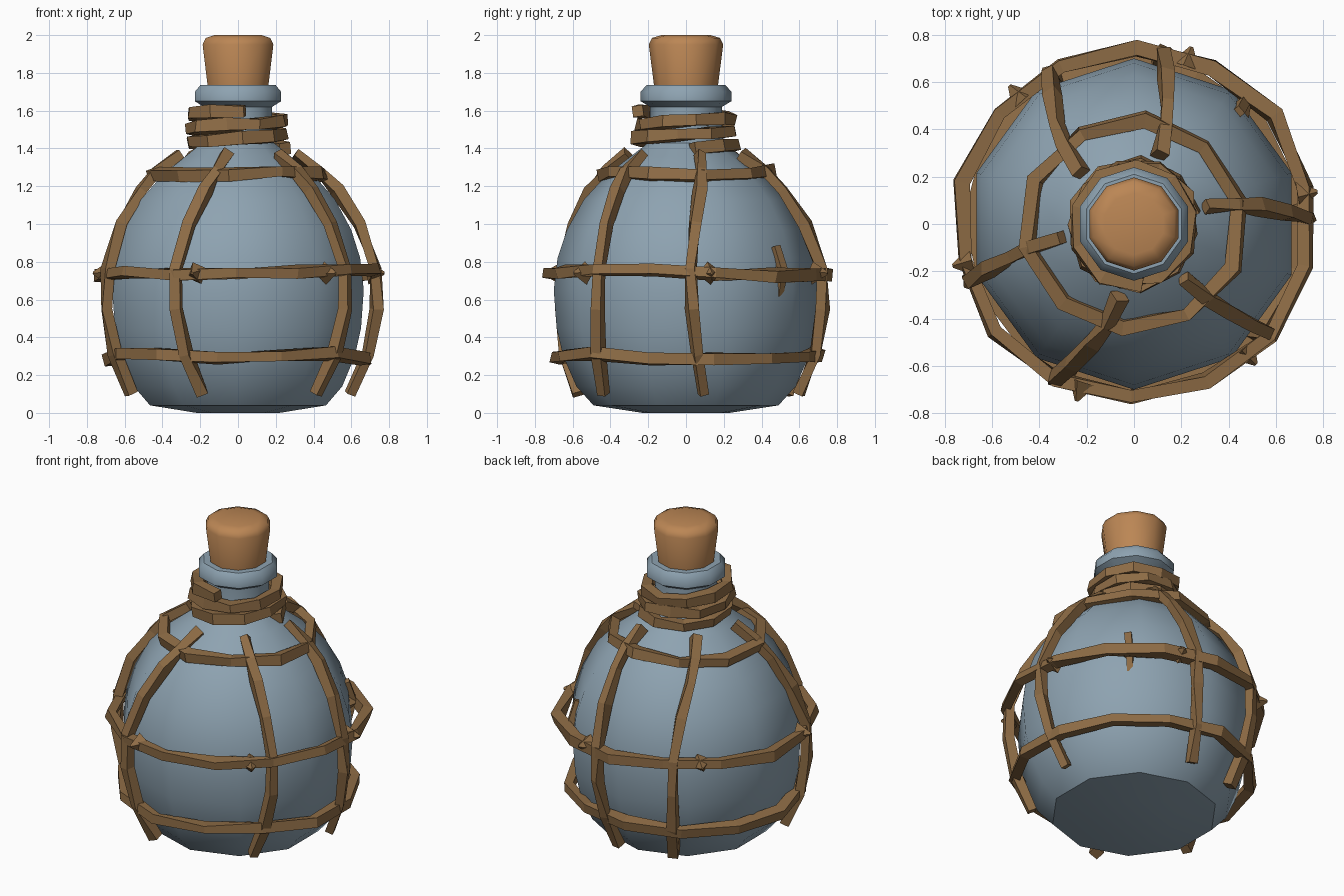
import bpy, bmesh, random
from math import sin, cos, pi, radians
from mathutils import Vector, Matrix

random.seed(4)
cube = bpy.data.objects.get("Cube")
if cube:
    bpy.data.objects.remove(cube)


def material(name, rgb):
    m = bpy.data.materials.new(name)
    m.use_nodes = True
    m.diffuse_color = (*rgb, 1)
    m.node_tree.nodes["Principled BSDF"].inputs["Base Color"].default_value = (*rgb, 1)
    return m


GLASS = material("blue grey glass", (0.27, 0.365, 0.44))
ROPE = material("brown rope", (0.27, 0.15, 0.06))
CORK = material("tan cork", (0.5, 0.24, 0.09))


def finish(bm, name, mat, smooth=None):
    bmesh.ops.recalc_face_normals(bm, faces=bm.faces)
    me = bpy.data.meshes.new(name)
    bm.to_mesh(me)
    bm.free()
    me.materials.append(mat)
    ob = bpy.data.objects.new(name, me)
    bpy.context.collection.objects.link(ob)
    if smooth:
        bpy.ops.object.select_all(action='DESELECT')
        bpy.context.view_layer.objects.active = ob
        ob.select_set(True)
        bpy.ops.object.shade_smooth_by_angle(angle=radians(smooth))
    return ob


def lathe(name, profile, mat, smooth, sides=10):
    bm = bmesh.new()
    vs = [bm.verts.new((0, r, z)) for r, z in profile]
    edges = [bm.edges.new(p) for p in zip(vs, vs[1:])]
    bmesh.ops.spin(bm, geom=vs + edges, cent=(0, 0, 0), axis=(0, 0, 1),
                   angle=2 * pi, steps=sides, use_duplicate=False)
    bmesh.ops.remove_doubles(bm, verts=bm.verts, dist=0.0005)
    return finish(bm, name, mat, smooth)


def polar(r, deg, z):
    a = radians(deg)
    return Vector((r * cos(a), r * sin(a), z))


def rope(name, pts, width, closed=False, twist=0.35):
    """Sweep an uneven four-sided strand along the points."""
    bm = bmesh.new()
    rings = []
    n = len(pts)
    for i, p in enumerate(pts):
        before = pts[i - 1] if closed or i > 0 else p
        after = pts[(i + 1) % n] if closed or i < n - 1 else p
        t = (after - before).normalized()
        out = Vector((p.x, p.y, 0)).normalized()
        out = (out - t * out.dot(t)).normalized()
        side = t.cross(out)
        roll = pi / 4 + random.uniform(-twist, twist)
        w = width * random.uniform(0.85, 1.15) * 0.68
        rings.append([bm.verts.new(p + w * (cos(roll + k * pi / 2) * out
                                           + sin(roll + k * pi / 2) * side))
                      for k in range(4)])
    for a, b in zip(rings, rings[1:] + rings[:1] if closed else rings[1:]):
        for k in range(4):
            j = (k + 1) % 4
            bm.faces.new((a[k], a[j], b[j], b[k]))
    if not closed:
        bm.faces.new(rings[0])
        bm.faces.new(rings[-1])
    return finish(bm, name, ROPE)


# Glass bottle with collar
lathe("bottle", [(0, 0), (0.23, 0), (0.49, 0.04), (0.58, 0.14), (0.65, 0.3),
                 (0.685, 0.45), (0.7, 0.65), (0.68, 0.82), (0.63, 0.97),
                 (0.54, 1.13), (0.42, 1.26), (0.29, 1.36), (0.2, 1.43),
                 (0.19, 1.5), (0.19, 1.62), (0.24, 1.65), (0.24, 1.7),
                 (0.21, 1.735), (0.15, 1.735)], GLASS, 40)

# Cork stopper
lathe("cork", [(0, 1.7), (0.165, 1.7), (0.197, 1.95), (0.18, 1.985),
               (0.13, 2.0), (0, 2.0)], CORK, 50)

# Horizontal net ropes
for name, r, z, n in (("lower_ring", 0.69, 0.3, 13), ("middle_ring", 0.74, 0.74, 14),
                      ("upper_ring", 0.45, 1.265, 10)):
    pts = [polar(r + random.uniform(-0.012, 0.012), 360 * i / n + 12,
                 z + random.uniform(-0.018, 0.018)) for i in range(n)]
    rope(name, pts, 0.062, closed=True)

# Vertical net ropes: angle at bottom, middle and top
path = [(0.6, 0.1), (0.69, 0.31), (0.735, 0.55), (0.73, 0.76),
        (0.645, 1.0), (0.53, 1.18), (0.44, 1.28), (0.31, 1.37)]
uprights = [(-107, -117, -102), (10, 2, 13), (-48, -39, -47),
            (-160, -161, -169), (85, 80, 70), (118, 119, 135)]
for i, (low, mid, top) in enumerate(uprights):
    pts = []
    for r, z in path:
        t = (z - 0.7) / 0.65
        end = top if t > 0 else low
        pts.append(polar(r, mid + (end - mid) * t * t, z))
    rope(f"upright_rope_{i + 1}", pts, 0.058)

# Sliver of a sunken rope at the back
rope("sunken_rope", [polar(0.66, 48, 0.62), polar(0.69, 48, 0.75),
                     polar(0.645, 47, 0.88)], 0.04)

# Pointed rope knots along the middle ring
for i, deg in enumerate((-108, -49, 10, -167, 72, 132, 47)):
    r = 0.68 if deg == 47 else 0.745
    bm = bmesh.new()
    out = polar(1, deg, 0)
    spin = Matrix.Rotation(random.uniform(-0.4, 0.4), 4, 'Z')
    mat = Matrix.Translation(out * r + Vector((0, 0, 0.74))) \
        @ out.to_track_quat('Z', 'Y').to_matrix().to_4x4() @ spin
    bmesh.ops.create_cone(bm, cap_ends=True, segments=4, radius1=0.062,
                          radius2=0.008, depth=0.085, matrix=mat)
    finish(bm, f"knot_{i + 1}", ROPE)

# Rope wound round the neck
steps = 26
coil = [polar(0.245 + random.uniform(-0.01, 0.015), -82 - 990 * i / steps,
              1.6 - 0.2 * i / steps + random.uniform(-0.006, 0.006))
        for i in range(steps + 1)]
rope("neck_coil", coil, 0.064, twist=0.25)
